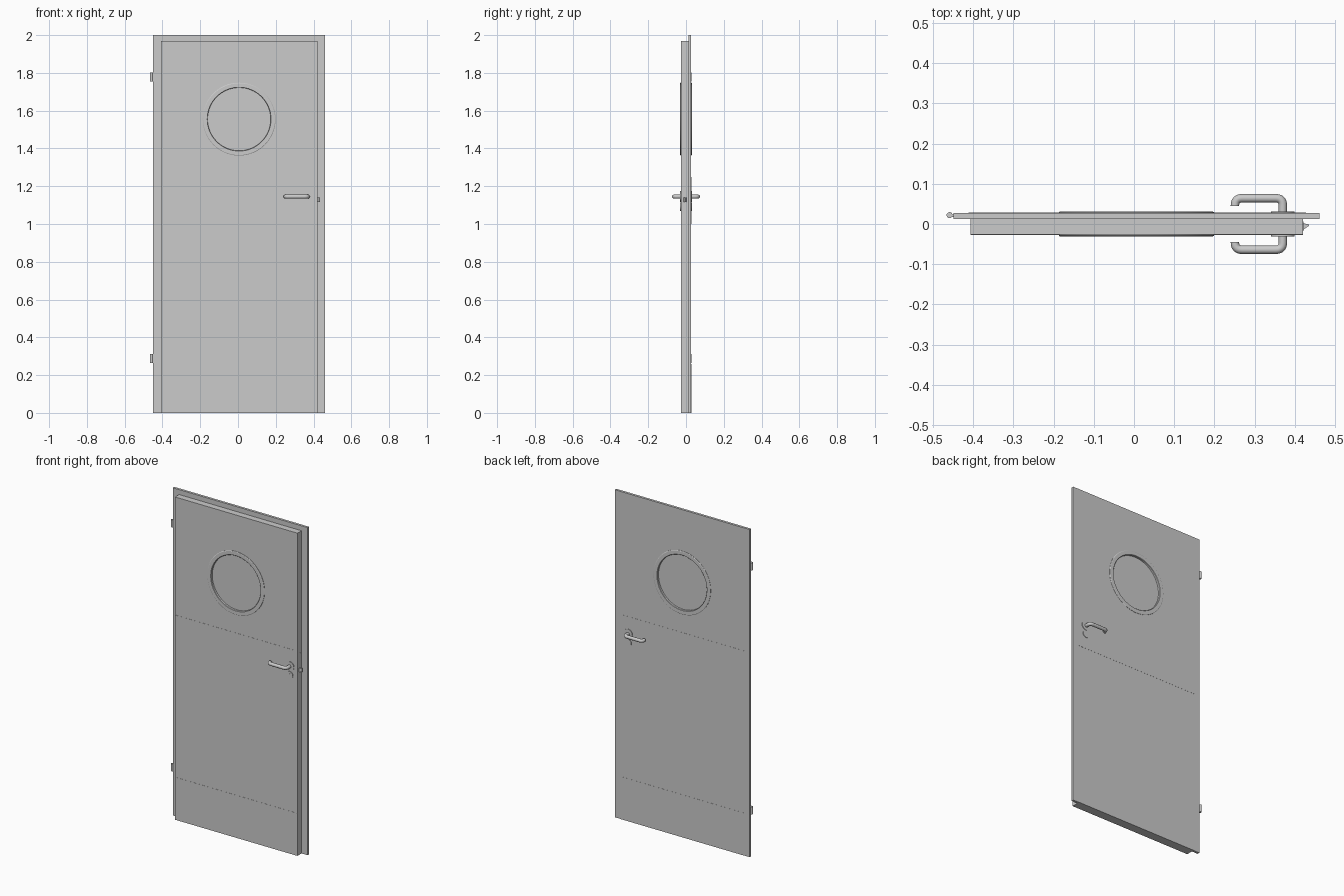
import bpy, bmesh
from math import pi
from mathutils import Vector

if "Cube" in bpy.data.objects:
    bpy.data.objects.remove(bpy.data.objects["Cube"])

WIN = (0.006, 1.555)      # porthole centre (x, z)


def box(name, x0, x1, y0, y1, z0, z1):
    bpy.ops.mesh.primitive_cube_add(size=1, location=((x0+x1)/2, (y0+y1)/2, (z0+z1)/2))
    o = bpy.context.object
    o.name = name
    o.scale = (x1-x0, y1-y0, z1-z0)
    bpy.ops.object.transform_apply(location=False, rotation=False, scale=True)
    return o


def disc(name, x, z, r, y0, y1, n=48):
    bpy.ops.mesh.primitive_cylinder_add(vertices=n, radius=r, depth=y1-y0,
                                        location=(x, (y0+y1)/2, z), rotation=(pi/2, 0, 0))
    o = bpy.context.object
    o.name = name
    bpy.ops.object.shade_smooth_by_angle()
    return o


def lathe_ring(name, x, z, profile, n=64):
    # profile: (radius, y) points swept round the y axis
    from math import cos, sin
    bm = bmesh.new()
    rows = [[bm.verts.new((x + r*cos(2*pi*i/n), y, z + r*sin(2*pi*i/n))) for r, y in profile]
            for i in range(n)]
    k = len(profile)
    for i in range(n):
        a, b = rows[i], rows[(i+1) % n]
        for j in range(k):
            bm.faces.new((a[j], a[(j+1) % k], b[(j+1) % k], b[j]))
    bmesh.ops.recalc_face_normals(bm, faces=bm.faces)
    me = bpy.data.meshes.new(name)
    bm.to_mesh(me)
    bm.free()
    o = bpy.data.objects.new(name, me)
    bpy.context.collection.objects.link(o)
    bpy.context.view_layer.objects.active = o
    bpy.ops.object.select_all(action='DESELECT')
    o.select_set(True)
    bpy.ops.object.shade_smooth_by_angle()
    return o


def cut_window(o):
    c = disc("window_cutter", *WIN, 0.178, -0.2, 0.2, 64)
    m = o.modifiers.new("window", 'BOOLEAN')
    m.operation, m.object, m.solver = 'DIFFERENCE', c, 'EXACT'
    bpy.context.view_layer.objects.active = o
    bpy.ops.object.modifier_apply(modifier=m.name)
    bpy.data.objects.remove(c)


def tube(name, pts, r, fillet=0.018, steps=8):
    # round bar along a path with rounded corners
    pts = [Vector(p) for p in pts]
    path = [pts[0]]
    for a, b, c in zip(pts, pts[1:], pts[2:]):
        p, q = b + (a-b).normalized()*fillet, b + (c-b).normalized()*fillet
        for i in range(steps+1):
            t = i/steps
            path.append(p*(1-t)**2 + b*(2*t*(1-t)) + q*t*t)
    path.append(pts[-1])
    cu = bpy.data.curves.new(name, 'CURVE')
    cu.dimensions = '3D'
    cu.bevel_depth, cu.bevel_resolution, cu.use_fill_caps = r, 4, True
    s = cu.splines.new('POLY')
    s.points.add(len(path)-1)
    for sp, p in zip(s.points, path):
        sp.co = (*p, 1)
    o = bpy.data.objects.new(name, cu)
    bpy.context.collection.objects.link(o)


# Door leaf: inner core and overlapping rear panel with edge strips
cut_window(box("door_core", -0.407, 0.42, -0.0265, 0.0125, 0, 1.97))
cut_window(box("rear_panel", -0.412, 0.427, 0.0125, 0.0275, 0, 2))
box("hinge_edge_strip", -0.449, -0.412, 0.0125, 0.0268, 0, 2)
box("latch_edge_strip", 0.427, 0.461, 0.0125, 0.0268, 0, 2)

# Thin protective plates on both faces
for label, z0, z1 in (("kick_plate", 0, 0.26), ("middle_plate", 1.0, 1.25)):
    box("front_" + label, -0.407, 0.42, -0.0273, -0.026, z0, z1)
    box("rear_" + label, -0.412, 0.427, 0.027, 0.0282, z0, z1)

# Porthole glass and trim rings
disc("porthole_glass", *WIN, 0.179, -0.018, 0.018, 64)
for side, s in (("front", -1), ("rear", 1)):
    lathe_ring(side + "_porthole_ring", *WIN,
               [(0.193, s*0.026), (0.193, s*0.029), (0.190, s*0.031),
                (0.169, s*0.031), (0.167, s*0.029), (0.167, s*0.016), (0.178, s*0.016)])

# Lever handles with roses and keyhole escutcheons
for side, s in (("front", -1), ("rear", 1)):
    ys = sorted((s*0.026, s*0.0315))
    disc(side + "_handle_rose", 0.37, 1.145, 0.029, *ys)
    disc(side + "_key_escutcheon", 0.37, 1.092, 0.022, *ys)
    box(side + "_keyhole", 0.367, 0.373, *sorted((s*0.031, s*0.0325)), 1.083, 1.101)
    tube(side + "_lever", [(0.37, s*0.028, 1.145), (0.37, s*0.064, 1.145),
                           (0.251, s*0.064, 1.145), (0.251, s*0.045, 1.145)], 0.0105)

# Lock faceplate and wedge-shaped latch bolt
box("lock_faceplate", 0.419, 0.4212, -0.018, 0.006, 0.99, 1.23)
latch = box("latch_bolt", 0.415, 0.435, -0.018, 0.003, 1.117, 1.14)
for v in latch.data.vertices:
    if v.co.x > 0:
        v.co.y = 0.0105 if v.co.y > 0 else 0.007
        v.co.y -= 0.004

# Hinge barrels with leaf tabs
for label, z in (("lower", 0.288), ("upper", 1.778)):
    bpy.ops.mesh.primitive_cylinder_add(vertices=24, radius=0.0075, depth=0.046,
                                        location=(-0.4585, 0.022, z))
    bpy.context.object.name = label + "_hinge_barrel"
    bpy.ops.object.shade_smooth_by_angle()
    box(label + "_hinge_tab", -0.458, -0.445, 0.018, 0.024, z-0.023, z+0.023)
